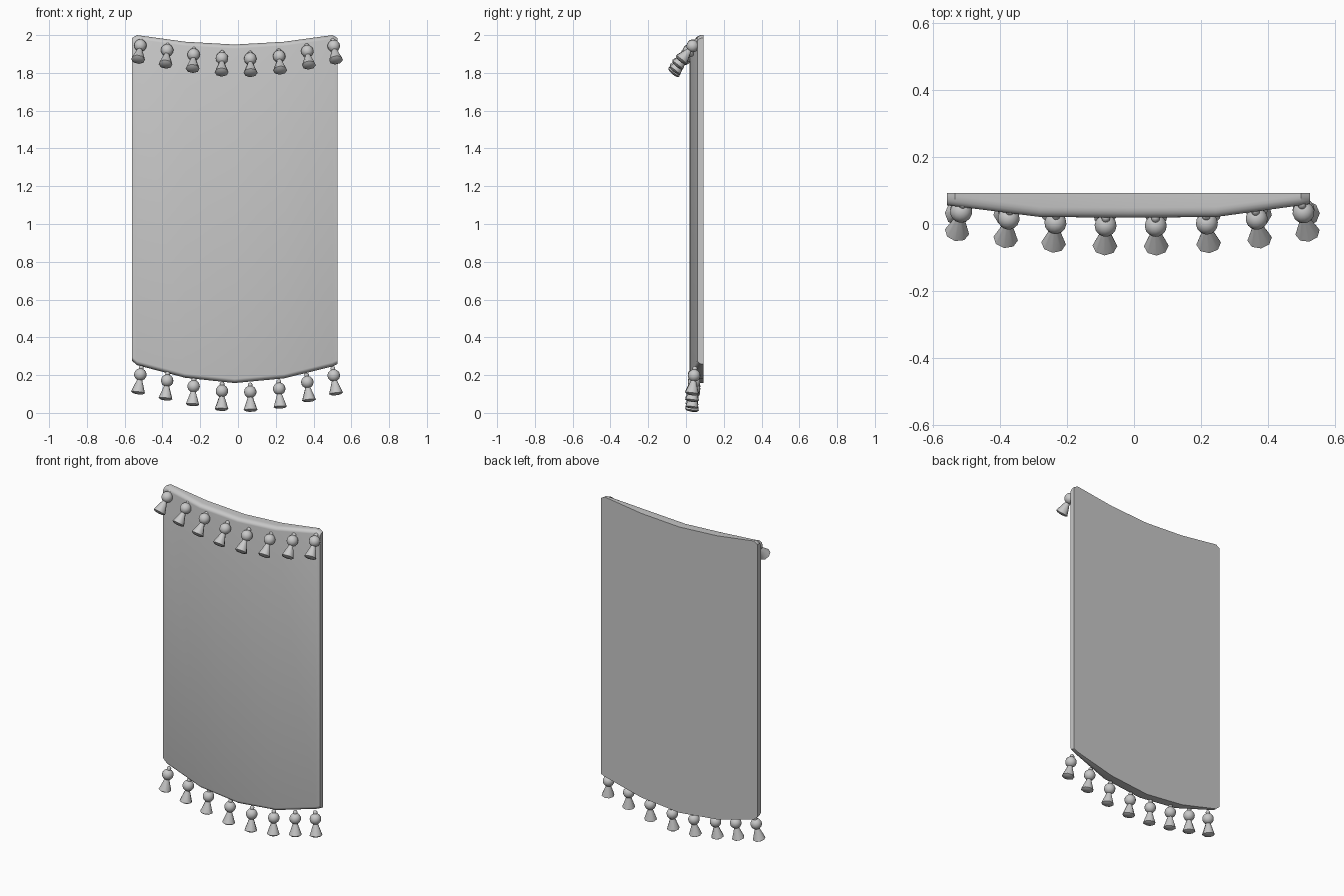
import bpy, bmesh, math
from mathutils import Vector

cube = bpy.data.objects.get("Cube")
if cube:
    bpy.data.objects.remove(cube)

# One plain grey for everything
grey = bpy.data.materials.new("plain_grey")
grey.use_nodes = True
colour = (0.58, 0.58, 0.58, 1)
grey.diffuse_color = colour
grey.node_tree.nodes["Principled BSDF"].inputs["Base Color"].default_value = colour


def finish(bm, name):
    bmesh.ops.recalc_face_normals(bm, faces=bm.faces)
    mesh = bpy.data.meshes.new(name)
    bm.to_mesh(mesh)
    bm.free()
    mesh.materials.append(grey)
    return mesh


def place(mesh, name, smooth_angle):
    ob = bpy.data.objects.new(name, mesh)
    bpy.context.collection.objects.link(ob)
    bpy.ops.object.select_all(action="DESELECT")
    ob.select_set(True)
    bpy.context.view_layer.objects.active = ob
    bpy.ops.object.shade_smooth_by_angle(angle=math.radians(smooth_angle))
    return ob


def lathe(profile, sides, name):
    """Spin (radius, z) points around the z axis."""
    bm = bmesh.new()
    pts = [bm.verts.new((r, 0, z)) for r, z in profile]
    edges = [bm.edges.new(pair) for pair in zip(pts, pts[1:])]
    bmesh.ops.spin(bm, geom=pts + edges, cent=(0, 0, 0), axis=(0, 0, 1),
                   angle=2 * math.pi, steps=sides, use_merge=True)
    bmesh.ops.remove_doubles(bm, verts=bm.verts, dist=1e-5)
    return finish(bm, name)


# Cloth panel: columns of (x, front y, bottom z, top z), with rounded front edges
columns = [(-0.56, 0.056, 0.275, 1.985), (-0.535, 0.053, 0.253, 2.0),
           (-0.28, 0.021, 0.186, 1.965), (-0.018, 0.019, 0.158, 1.95),
           (0.245, 0.021, 0.183, 1.965), (0.5, 0.056, 0.246, 2.0),
           (0.526, 0.06, 0.258, 1.985)]
BACK, DEPTH, DROP, STEPS = 0.093, 0.03, 0.022, 5
bm = bmesh.new()
rings = []
for x, front, low, high in columns:
    angles = [math.pi / 2 * i / STEPS for i in range(STEPS + 1)]
    arc = [(front + DEPTH * (1 - math.sin(a)), DROP * (1 - math.cos(a))) for a in angles]
    section = [(BACK, high)] + [(y, high - drop) for y, drop in arc]
    section += [(y, low + drop) for y, drop in reversed(arc)] + [(BACK, low)]
    rings.append([bm.verts.new((x, y, z)) for y, z in section])
for a, b in zip(rings, rings[1:]):
    n = len(a)
    for i in range(n):
        j = (i + 1) % n
        bm.faces.new((a[i], a[j], b[j], b[i]))
bm.faces.new(rings[0])
bm.faces.new(rings[-1])
place(finish(bm, "panel"), "panel", 35)

# Tassel parts, with the origin at the bead centre and hanging along -z
R = 0.033
ball = [(R * math.sin(math.pi * i / 10), R * math.cos(math.pi * i / 10)) for i in range(11)]
bead_mesh = lathe(ball, 16, "bead")
knob_mesh = lathe([(0, 0.05), (0.008, 0.048), (0.013, 0.04), (0.012, 0.03), (0, 0.026)], 12, "knob")
skirt_mesh = lathe([(0, -0.025), (0.013, -0.027), (0.037, -0.096), (0.026, -0.103),
                    (0, -0.106)], 8, "skirt")


def tassel(name, position, tilt):
    x = position[0]
    swing = Vector((0.25 * x, -math.sin(tilt), -math.cos(tilt)))
    turn = swing.to_track_quat("-Z", "Y").to_euler()
    for part, mesh in (("bead", bead_mesh), ("knob", knob_mesh), ("skirt", skirt_mesh)):
        ob = place(mesh, f"{name}_{part}", 50)
        ob.location = position
        ob.rotation_euler = turn


# Two rows of tassels: (x, top bead z, bottom bead z)
spots = [(-0.517, 1.945, 0.203), (-0.375, 1.92, 0.171), (-0.235, 1.897, 0.141),
         (-0.085, 1.878, 0.116), (0.065, 1.875, 0.111), (0.218, 1.888, 0.128),
         (0.367, 1.915, 0.163), (0.507, 1.942, 0.198)]
for i, (x, top, bottom) in enumerate(spots, 1):
    bow = 0.16 * x * x
    tassel(f"top_tassel_{i}", (x, -0.006 + bow, top), math.radians(39))
    tassel(f"bottom_tassel_{i}", (x, 0.043, bottom), math.radians(7))
